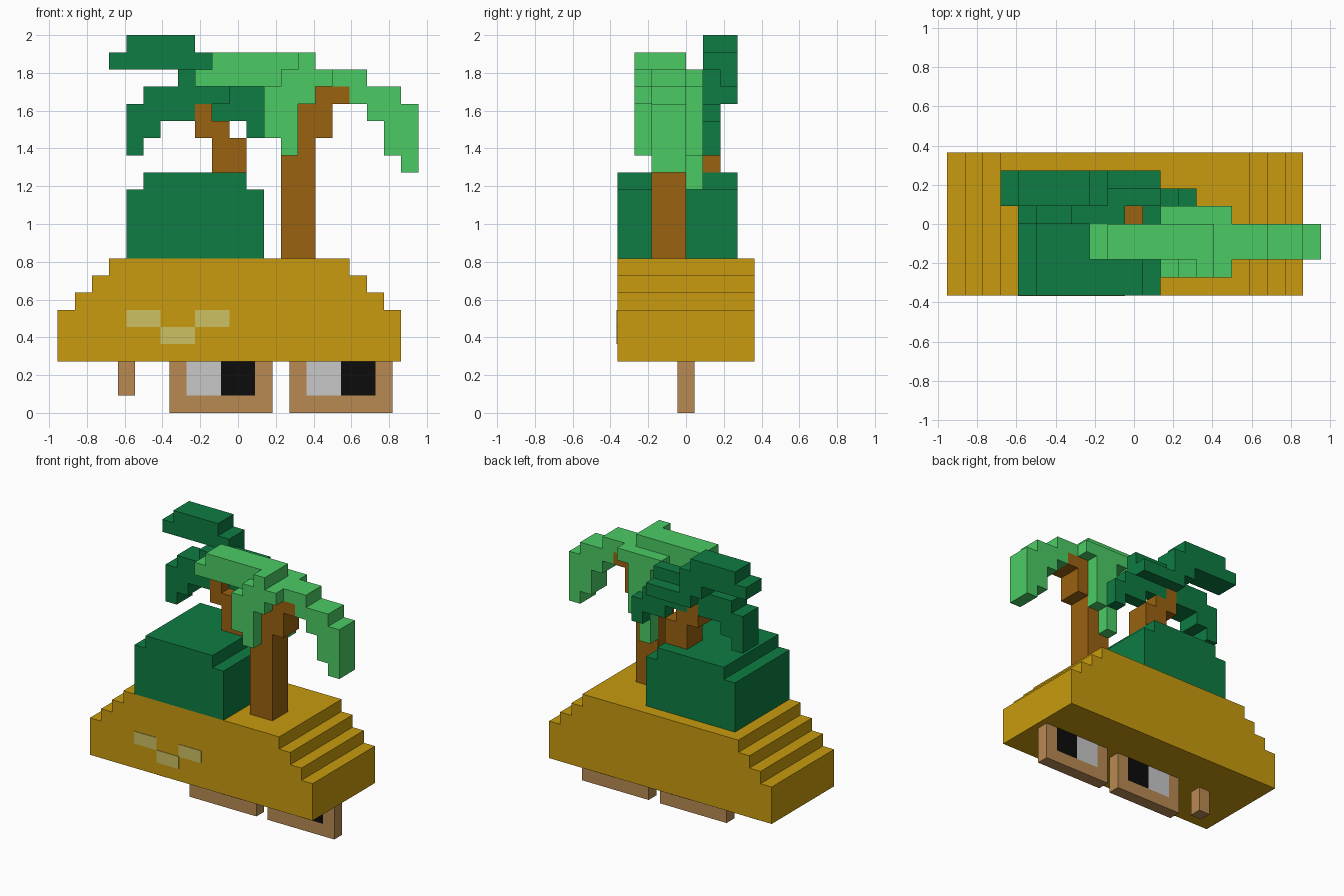
import bpy, bmesh

if "Cube" in bpy.data.objects:
    bpy.data.objects.remove(bpy.data.objects["Cube"])

U = 1 / 11          # edge of one block
X0 = -10.5          # block column 0 starts at x = -10.5 blocks


def material(name, hex_code):
    rgb = [int(hex_code[i:i + 2], 16) / 255 for i in (0, 2, 4)]
    lin = [c / 12.92 if c <= 0.04045 else ((c + 0.055) / 1.055) ** 2.4 for c in rgb]
    m = bpy.data.materials.new(name)
    m.diffuse_color = (*lin, 1)
    m.use_nodes = True
    m.node_tree.nodes["Principled BSDF"].inputs["Base Color"].default_value = m.diffuse_color
    return m


sand = material("sand", "C89B0E")
spot = material("pale sand", "CEC163")
bark = material("bark brown", "9B6210")
dark = material("dark green", "0E7C42")
light = material("light green", "4BCB64")
tan = material("tan", "B98A52")
grey = material("light grey", "C8C8C8")
black = material("black", "0C0C0C")


def blocks(name, mat, boxes, shift=(0, 0, 0)):
    """Outer skin of a union of block boxes (x0, x1, y0, y1, z0, z1)."""
    cells = set()
    for x0, x1, y0, y1, z0, z1 in boxes:
        cells |= {(x, y, z) for x in range(x0, x1)
                  for y in range(y0, y1) for z in range(z0, z1)}
    bm = bmesh.new()
    verts = {}

    def vert(p):
        if p not in verts:
            verts[p] = bm.verts.new(((p[0] + X0 + shift[0]) * U,
                                     (p[1] + shift[1]) * U, (p[2] + shift[2]) * U))
        return verts[p]

    for c in sorted(cells):
        for axis in range(3):
            for side in (0, 1):
                n = list(c)
                n[axis] += 1 if side else -1
                if tuple(n) in cells:
                    continue
                a, b = (axis + 1) % 3, (axis + 2) % 3
                quad = []
                for da, db in ((0, 0), (1, 0), (1, 1), (0, 1)):
                    p = list(c)
                    p[axis] += side
                    p[a] += da
                    p[b] += db
                    quad.append(vert(tuple(p)))
                bm.faces.new(quad if side else quad[::-1])
    # merge coplanar block faces
    bmesh.ops.dissolve_limit(bm, angle_limit=0.01, verts=bm.verts[:], edges=bm.edges[:])
    me = bpy.data.meshes.new(name)
    bm.to_mesh(me)
    bm.free()
    me.materials.append(mat)
    ob = bpy.data.objects.new(name, me)
    bpy.context.collection.objects.link(ob)
    return ob


def columns(y0, y1, cols):
    """Columns (x0, x1, z0, z1) sharing one depth range."""
    return [(a, b, y0, y1, c, d) for a, b, c, d in cols]


# stepped sand mound
blocks("sand_mound", sand, columns(-4, 4, [(0, 20, 3, 6), (1, 19, 6, 7),
                                           (2, 18, 7, 8), (3, 17, 8, 9)]))
# pale patches on the front of the mound
for n, (x, z) in enumerate([(4, 5), (6, 4), (8, 5)]):
    ob = blocks(f"sand_patch_{n + 1}", spot, [(x, x + 2, 0, 1, z, z + 1)])
    for v in ob.data.vertices:
        v.co.y = -4 * U - (0.004 if v.co.y < U / 2 else 0)

# spectacle frames below, with two-tone lenses, and the side peg
half = (0.5, -0.5, 0)
for n, x in enumerate((6, 13)):
    blocks(f"lens_frame_{n + 1}", tan, columns(0, 1, [(x, x + 6, 0, 1), (x, x + 1, 1, 3),
                                                      (x + 5, x + 6, 1, 3)]), half)
    blocks(f"lens_light_{n + 1}", grey, columns(0, 1, [(x + 1, x + 3, 1, 3)]), half)
    blocks(f"lens_dark_{n + 1}", black, columns(0, 1, [(x + 3, x + 5, 1, 3)]), half)
blocks("side_peg", tan, columns(0, 1, [(3, 4, 1, 3)]), half)

# green hill
blocks("hill", dark, columns(-4, 3, [(4, 12, 9, 13), (5, 11, 13, 14)]))

# leaning palm trunks
blocks("front_trunk", bark, columns(-2, 0, [(13, 15, 9, 16), (14, 16, 16, 18),
                                            (15, 17, 18, 19)]))
blocks("rear_trunk", bark, columns(0, 2, [(9, 11, 14, 16), (8, 10, 16, 17),
                                          (8, 9, 17, 18)]))

# light palm crown: long arch, front frond, back frond
long_arch = columns(-2, 0, [(9, 15, 20, 21), (8, 18, 19, 20), (17, 18, 18, 19),
                            (18, 19, 17, 19), (19, 20, 15, 19), (20, 21, 14, 18)])
front_frond = columns(-3, -2, [(12, 13, 16, 19), (13, 14, 15, 20),
                               (14, 15, 18, 21), (15, 16, 19, 20)])
back_frond = columns(0, 1, [(12, 16, 19, 20), (13, 15, 17, 19),
                            (14, 15, 15, 17), (13, 14, 13, 17)])
blocks("light_palm_crown", light, long_arch + front_frond + back_frond)

# dark palm crown: raised frond, left drooping frond, right drooping frond
raised_frond = columns(1, 3, [(4, 8, 21, 22), (3, 9, 20, 21), (7, 9, 19, 20)])
rear_edge = columns(2, 3, [(8, 12, 18, 19)])
left_frond = columns(0, 2, [(4, 5, 15, 18), (5, 6, 16, 19), (6, 8, 17, 19),
                            (8, 10, 18, 19), (7, 10, 19, 20)])
right_frond = columns(1, 2, [(9, 12, 19, 20), (9, 11, 17, 19), (11, 12, 16, 19),
                             (12, 13, 16, 18), (13, 14, 15, 17)])
blocks("dark_palm_crown", dark, raised_frond + rear_edge + left_frond + right_frond)
